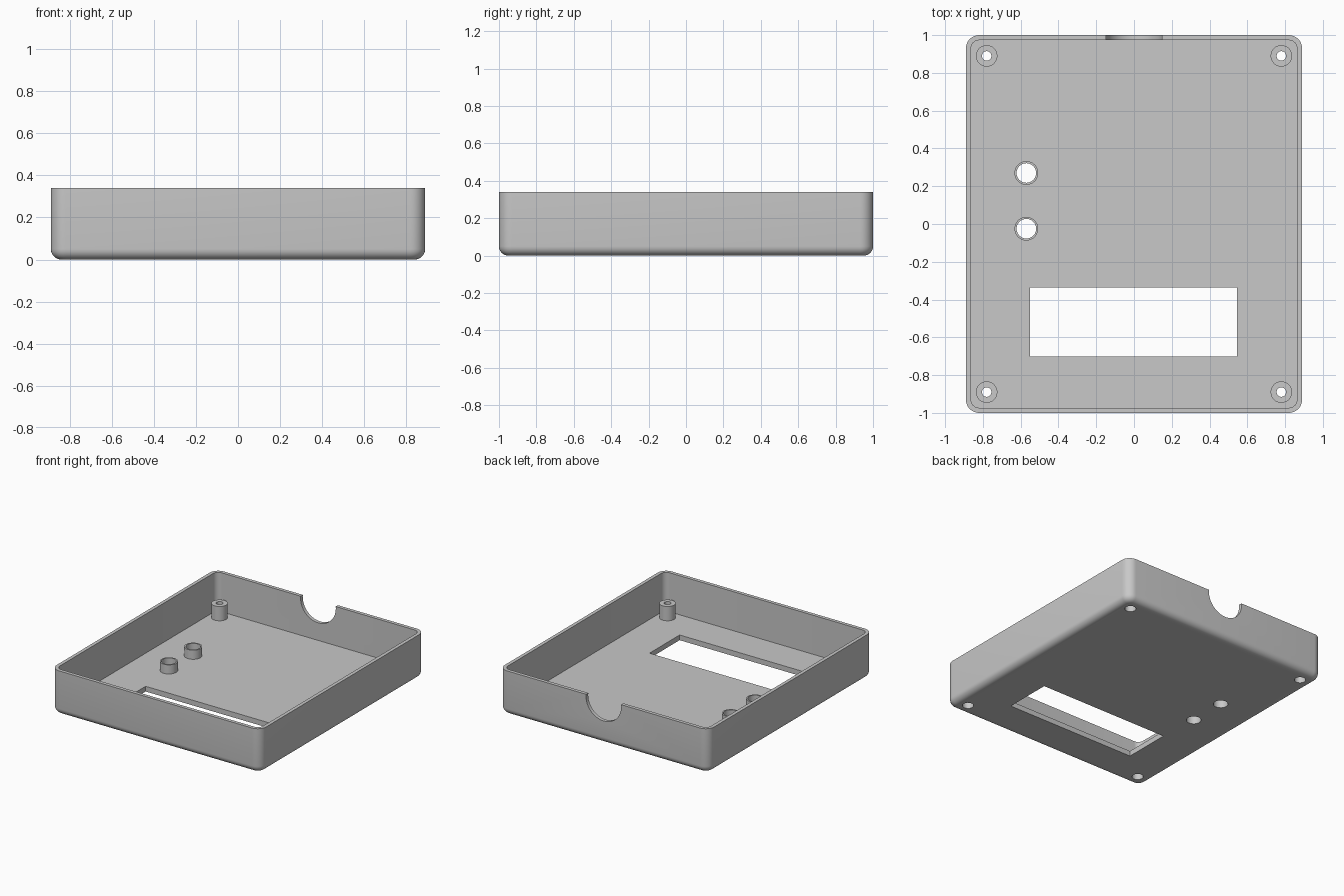
import bpy, bmesh
from math import pi, sin, cos

HX, HY, TOP, FLOOR, WALL = 0.89, 1.0, 0.34, 0.04, 0.027
CORNER, FILLET = 0.07, 0.05

if "Cube" in bpy.data.objects:
    bpy.data.objects.remove(bpy.data.objects["Cube"])

gray = bpy.data.materials.new("plain_gray")
gray.use_nodes = True
gray.diffuse_color = (0.58, 0.58, 0.58, 1)
gray.node_tree.nodes["Principled BSDF"].inputs["Base Color"].default_value = (0.58, 0.58, 0.58, 1)


def make_object(name, bm):
    bmesh.ops.recalc_face_normals(bm, faces=bm.faces)
    mesh = bpy.data.meshes.new(name)
    bm.to_mesh(mesh)
    bm.free()
    mesh.materials.append(gray)
    obj = bpy.data.objects.new(name, mesh)
    bpy.context.collection.objects.link(obj)
    return obj


def bridge(bm, a, b):
    n = len(a)
    for i in range(n):
        bm.faces.new((a[i], a[(i + 1) % n], b[(i + 1) % n], b[i]))


def rounded_ring(bm, inset, z, steps=8):
    """Rounded rectangle loop, pulled in from the outer outline."""
    r = max(CORNER - inset, 0.01)
    cx, cy = HX - inset - r, HY - inset - r
    ring = []
    for k, (sx, sy) in enumerate(((1, 1), (-1, 1), (-1, -1), (1, -1))):
        for i in range(steps + 1):
            a = (k + i / steps) * pi / 2
            ring.append(bm.verts.new((sx * cx + r * cos(a), sy * cy + r * sin(a), z)))
    return ring


def tube(name, x, y, profile, sides=24):
    """Closed radius/height profile turned around a vertical axis."""
    bm = bmesh.new()
    rings = [[bm.verts.new((x + r * cos(2 * pi * i / sides), y + r * sin(2 * pi * i / sides), z))
              for i in range(sides)] for r, z in profile]
    for i, ring in enumerate(rings):
        bridge(bm, ring, rings[(i + 1) % len(rings)])
    return make_object(name, bm)


def smooth(obj, angle):
    bpy.ops.object.select_all(action="DESELECT")
    obj.select_set(True)
    bpy.context.view_layer.objects.active = obj
    bpy.ops.object.shade_smooth_by_angle(angle=angle)


def cut(target, cutter):
    mod = target.modifiers.new("cut", "BOOLEAN")
    mod.operation, mod.solver, mod.object = "DIFFERENCE", "EXACT", cutter
    bpy.context.view_layer.objects.active = target
    bpy.ops.object.modifier_apply(modifier=mod.name)
    bpy.data.objects.remove(cutter)


def cylinder_cutter(x, y, z, radius, depth, sides, along_y=False):
    bpy.ops.mesh.primitive_cylinder_add(vertices=sides, radius=radius, depth=depth, location=(x, y, z),
                                        rotation=(pi / 2 if along_y else 0, 0, 0))
    bpy.context.object.hide_render = True
    return bpy.context.object


# Open tray: filleted underside, outer wall, rim, inner wall, floor
bm = bmesh.new()
loops = []
for i in range(7):
    a = i / 6 * pi / 2
    loops.append(rounded_ring(bm, FILLET * (1 - sin(a)), FILLET * (1 - cos(a))))
loops += [rounded_ring(bm, 0, TOP), rounded_ring(bm, WALL, TOP), rounded_ring(bm, WALL, FLOOR)]
for a, b in zip(loops, loops[1:]):
    bridge(bm, a, b)
bm.faces.new(loops[0])
bm.faces.new(loops[-1])
case = make_object("case_tray", bm)

# Display window through the floor
bpy.ops.mesh.primitive_cube_add(size=1, location=(-0.003, -0.518, 0.02))
window = bpy.context.object
window.scale = (1.096, 0.366, 0.2)
window.hide_render = True
cut(case, window)

# Round cable notch in the back wall
cut(case, cylinder_cutter(0, HY, 0.325, 0.15, 0.2, 48, along_y=True))

# Corner screw posts with a recess for the screw head from below
post = [(0.04, FLOOR), (0.057, FLOOR), (0.057, 0.15), (0.025, 0.15), (0.025, 0.1), (0.04, 0.1)]
for side, sx in (("left", 1), ("right", -1)):
    for end, sy in (("back", 1), ("front", -1)):
        x, y = sx * 0.78, sy * 0.89
        cut(case, cylinder_cutter(x, y, 0.02, 0.04, 0.1, 24))
        smooth(tube(f"screw_post_{end}_{side}", x, y, post), 0.5)

# Two button collars around holes in the floor
collar = [(0.052, FLOOR), (0.063, FLOOR), (0.063, 0.11), (0.052, 0.11)]
for name, y in (("button_collar_back", 0.27), ("button_collar_front", -0.025)):
    cut(case, cylinder_cutter(-0.57, y, 0.02, 0.052, 0.1, 24))
    smooth(tube(name, -0.57, y, collar), 0.5)

smooth(case, 0.5)
